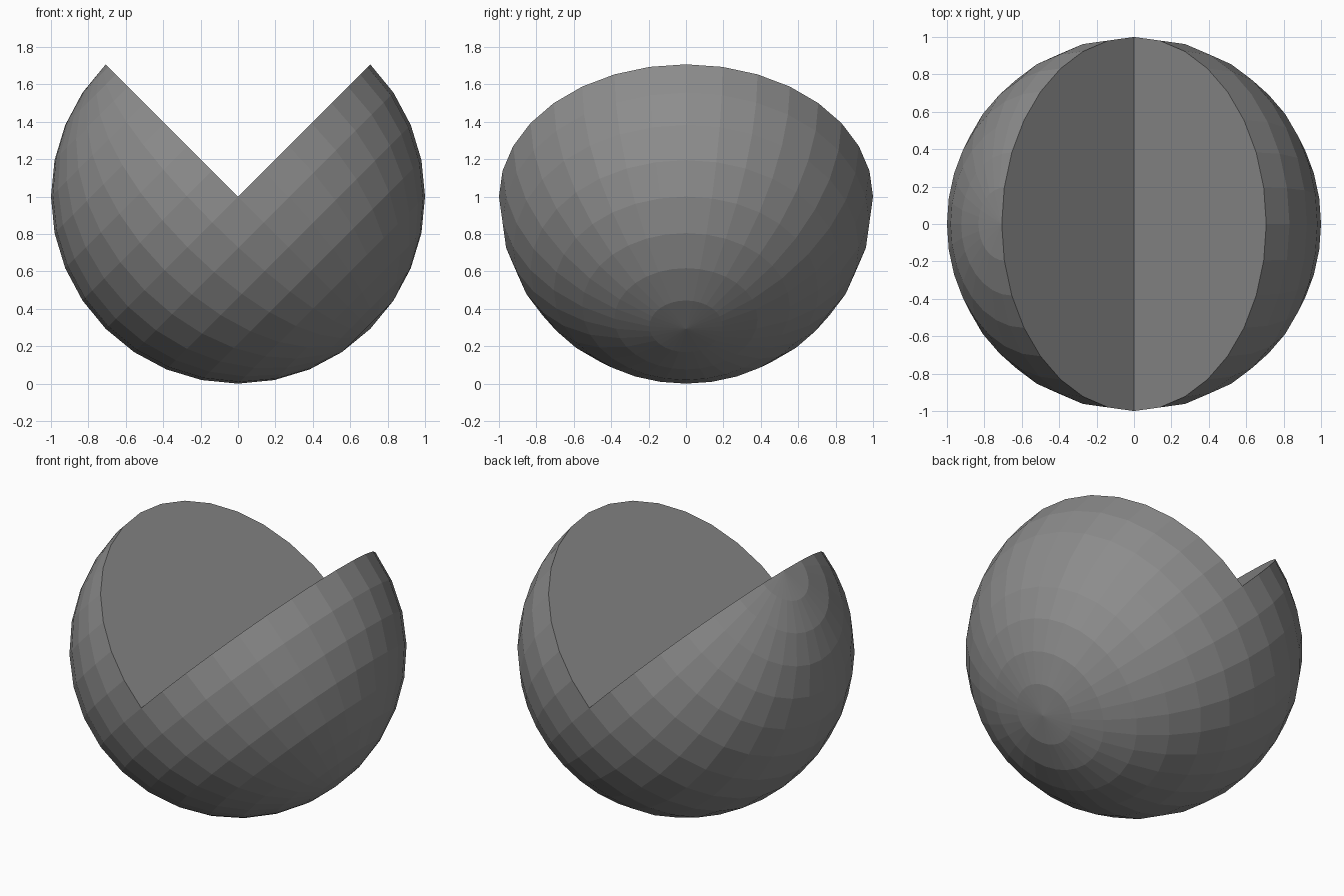
import bpy, bmesh
from math import radians, atan2
from mathutils import Matrix

if "Cube" in bpy.data.objects:
    bpy.data.objects.remove(bpy.data.objects["Cube"])

EPS = 1e-4
bm = bmesh.new()

# Low-poly UV sphere, still upright
bmesh.ops.create_uvsphere(bm, u_segments=32, v_segments=16, radius=1)

# Remove the quarter wedge between the equator and a meridian plane
wedge = []
for f in bm.faces:
    c = f.calc_center_median()
    if c.x > EPS and c.z > EPS:
        wedge.append(f)
bmesh.ops.delete(bm, geom=wedge, context='FACES')

# Close the cut with two half discs that meet along the y axis
def half_disc(flat, up):
    rim = [v for v in bm.verts if abs(v.co[flat]) < EPS and v.co[up] > -EPS]
    rim.sort(key=lambda v: atan2(max(v.co[up], 0.0), v.co.y))
    bm.faces.new(rim)

half_disc(0, 2)
half_disc(2, 0)
bmesh.ops.recalc_face_normals(bm, faces=bm.faces)

# Tilt so the notch opens straight up, and stand it on the ground
bmesh.ops.transform(bm, verts=bm.verts,
                    matrix=Matrix.Translation((0, 0, 1)) @ Matrix.Rotation(radians(-45), 4, 'Y'))

mesh = bpy.data.meshes.new("notched_sphere")
bm.to_mesh(mesh)
bm.free()

# Dark grey surface
dark_grey = bpy.data.materials.new("dark_grey")
dark_grey.diffuse_color = (0.265, 0.265, 0.265, 1)
dark_grey.use_nodes = True
dark_grey.node_tree.nodes["Principled BSDF"].inputs["Base Color"].default_value = dark_grey.diffuse_color
mesh.materials.append(dark_grey)
bpy.context.collection.objects.link(bpy.data.objects.new("notched_sphere", mesh))
